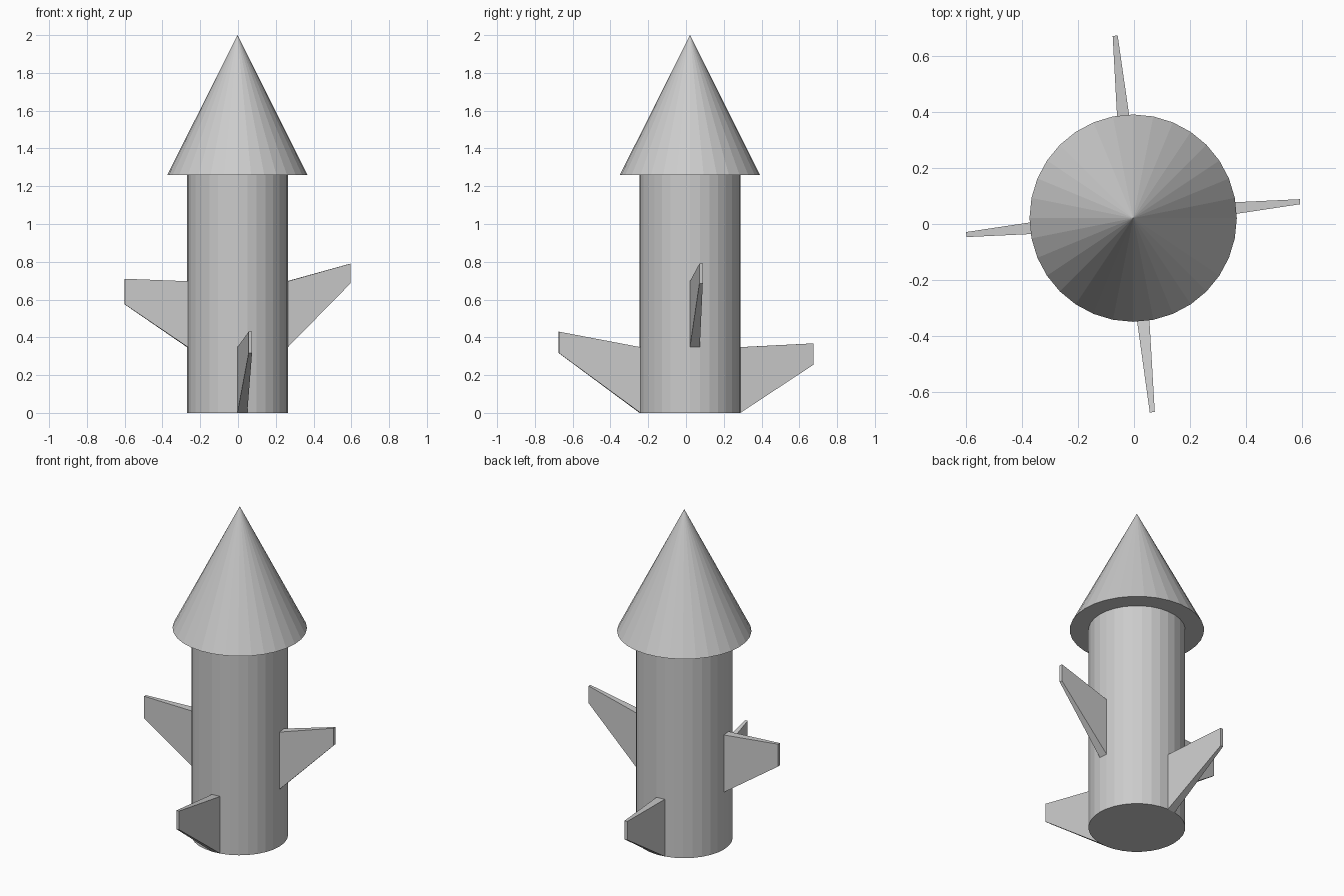
import bpy
import bmesh
from math import cos, sin, tau
from mathutils import Vector

if "Cube" in bpy.data.objects:
    bpy.data.objects.remove(bpy.data.objects["Cube"])

SIDES = 32
CENTRE = Vector((-0.003, 0.021, 0))
BODY_R, CONE_R = 0.267, 0.371
LEVELS = (0, 0.348, 0.697, 1.26)      # body edge loops, the last is the cone base


def polar(radius, angle, z):
    return CENTRE + Vector((radius * cos(angle), radius * sin(angle), z))


def ring(bm, radius, z):
    return [bm.verts.new(polar(radius, tau * i / SIDES, z)) for i in range(SIDES)]


def bridge(bm, a, b):
    return [bm.faces.new((a[i], a[(i + 1) % SIDES], b[(i + 1) % SIDES], b[i]))
            for i in range(SIDES)]


def pull_fin(bm, face, index, reach, z_low, z_high, half_width=0.009):
    """Extrude one body panel outward and taper it to a small tip."""
    angle = tau * (index + 0.5) / SIDES
    tangent = Vector((-sin(angle), cos(angle), 0))
    z_mid = face.calc_center_median().z
    tip = bmesh.ops.extrude_discrete_faces(bm, faces=[face])["faces"][0]
    for v in tip.verts:
        side = 1 if (v.co - CENTRE).dot(tangent) > 0 else -1
        z = z_high if v.co.z > z_mid else z_low
        v.co = polar(reach, angle, z) + tangent * side * half_width


bm = bmesh.new()

# Body with a closed base
rings = [ring(bm, BODY_R, z) for z in LEVELS]
bm.faces.new(rings[0][::-1])
bands = [bridge(bm, a, b) for a, b in zip(rings, rings[1:])]

# Nose cone with an overhanging rim
rim = ring(bm, CONE_R, LEVELS[-1])
bridge(bm, rings[-1], rim)
apex = bm.verts.new(CENTRE + Vector((0, 0, 2)))
for i in range(SIDES):
    bm.faces.new((rim[i], rim[(i + 1) % SIDES], apex))

# Fins: band, panel index, reach from the axis, tip bottom and top
for band, index, reach, low, high in (
        (1, 0, 0.600, 0.685, 0.79),
        (1, 16, 0.600, 0.575, 0.71),
        (0, 8, 0.656, 0.255, 0.368),
        (0, 24, 0.698, 0.317, 0.43)):
    pull_fin(bm, bands[band][index], index, reach, low, high)

bmesh.ops.recalc_face_normals(bm, faces=bm.faces)
mesh = bpy.data.meshes.new("rocket")
bm.to_mesh(mesh)
bm.free()
bpy.context.collection.objects.link(bpy.data.objects.new("rocket", mesh))
